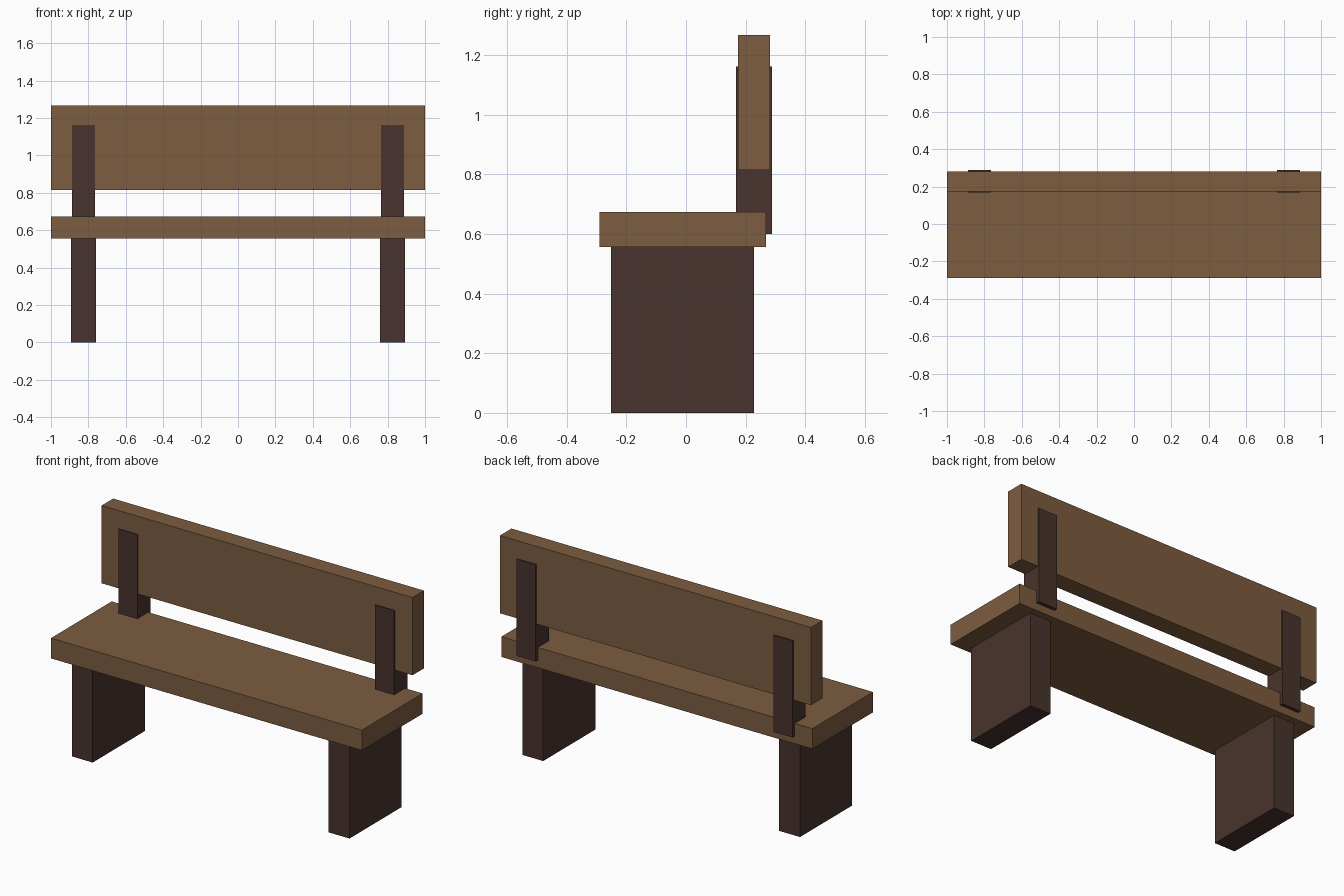
import bpy
import bmesh
from mathutils import Vector

if "Cube" in bpy.data.objects:
    bpy.data.objects.remove(bpy.data.objects["Cube"])


def material(name, rgb):
    m = bpy.data.materials.new(name)
    m.diffuse_color = (*rgb, 1.0)
    m.use_nodes = True
    m.node_tree.nodes["Principled BSDF"].inputs["Base Color"].default_value = m.diffuse_color
    return m


wood = material("brown wood", (0.205, 0.109, 0.051))
dark = material("dark brown wood", (0.066, 0.034, 0.026))


def box(name, lo, hi, mat):
    """Axis-aligned block between two corners."""
    lo, hi = Vector(lo), Vector(hi)
    bm = bmesh.new()
    bmesh.ops.create_cube(bm, size=1.0)
    bmesh.ops.scale(bm, vec=hi - lo, verts=bm.verts)
    mesh = bpy.data.meshes.new(name)
    bm.to_mesh(mesh)
    bm.free()
    mesh.materials.append(mat)
    ob = bpy.data.objects.new(name, mesh)
    ob.location = (lo + hi) / 2
    bpy.context.collection.objects.link(ob)
    return ob


# Seat plank and backrest plank
box("seat", (-1, -0.29, 0.556), (1, 0.268, 0.674), wood)
box("backrest", (-1, 0.175, 0.815), (1, 0.281, 1.267), wood)

# Slab legs and the posts that grip the backrest, on both sides
for side, s in (("left", -1), ("right", 1)):
    x = 0.826 * s
    box(side + "_leg", (x - 0.067, -0.251, 0), (x + 0.067, 0.228, 0.556), dark)
    box(side + "_back_post", (x - 0.061, 0.168, 0.6), (x + 0.061, 0.288, 1.162), dark)
